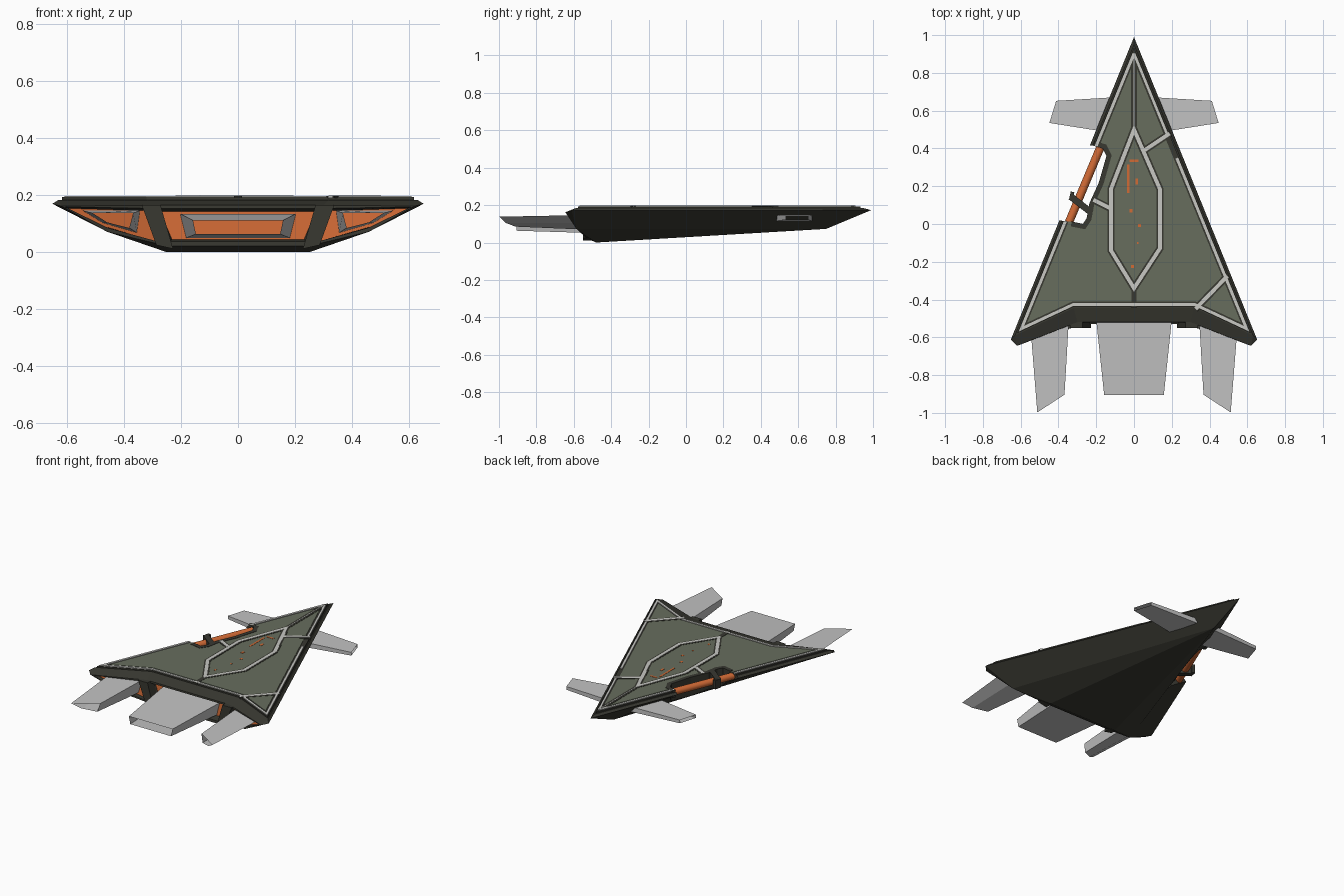
import bpy, bmesh, math
from mathutils import Vector

if "Cube" in bpy.data.objects:
    bpy.data.objects.remove(bpy.data.objects["Cube"])


def material(name, r, g, b):
    m = bpy.data.materials.new(name)
    m.diffuse_color = (r, g, b, 1)
    m.use_nodes = True
    m.node_tree.nodes["Principled BSDF"].inputs["Base Color"].default_value = m.diffuse_color
    return m


GREEN = material("olive green panel", .135, .155, .11)
DARK = material("dark hull", .040, .040, .031)
LIGHT = material("pale trim", .58, .58, .55)
ORANGE = material("glow orange", .64, .145, .036)
PLUME = material("exhaust grey", .54, .54, .54)


def finish(name, bm, *mats):
    bmesh.ops.recalc_face_normals(bm, faces=bm.faces[:])
    me = bpy.data.meshes.new(name)
    bm.to_mesh(me)
    bm.free()
    for m in mats:
        me.materials.append(m)
    ob = bpy.data.objects.new(name, me)
    bpy.context.collection.objects.link(ob)
    return ob


def loft(name, rings, mat, caps=True, close=False):
    """Join rings of equal length; optionally cap the ends or close the loop."""
    bm = bmesh.new()
    vs = [[bm.verts.new(p) for p in r] for r in rings]
    pairs = list(zip(vs, vs[1:])) + ([(vs[-1], vs[0])] if close else [])
    for a, b in pairs:
        for i in range(len(a)):
            j = (i + 1) % len(a)
            bm.faces.new((a[i], a[j], b[j], b[i]))
    if caps and not close:
        bm.faces.new(vs[0])
        bm.faces.new(vs[-1])
    return finish(name, bm, mat)


def prism(name, poly, z0, z1, mat):
    return loft(name, [[(x, y, z) for x, y in poly] for z in (z0, z1)], mat)


def offset(pts, d, closed):
    """Mitred offset to the left of the path direction."""
    pts = [Vector(p) for p in pts]
    n, out = len(pts), []
    for i, p in enumerate(pts):
        a = (p - pts[i - 1]).normalized() if closed or i > 0 else None
        b = (pts[(i + 1) % n] - p).normalized() if closed or i < n - 1 else a
        a = a or b
        na, nb = Vector((-a.y, a.x)), Vector((-b.y, b.x))
        m = (na + nb).normalized()
        out.append(p + m * (d / max(m.dot(na), .2)))
    return out


def strip(name, path, width, z0, z1, mat, closed=False):
    l, r = offset(path, width / 2, closed), offset(path, -width / 2, closed)
    rings = [[(*a, z0), (*a, z1), (*b, z1), (*b, z0)] for a, b in zip(l, r)]
    return loft(name, rings, mat, close=closed)


# Hull: faceted wedge, points given for the right half
P = dict(nd=(0, .95, .184), nose=(0, .99, .173), kf=(0, .75, .073),
         dk=(.32, -.445, .184), dt=(.63, -.59, .184),
         lk=(.30, -.52, .165), t=(.62, -.645, .162), tip=(.652, -.612, .17),
         wm=(.46, -.585, .072), wk=(.25, -.53, .022), b=(.25, -.48, 0))
bm = bmesh.new()
V = {}
for key, (x, y, z) in P.items():
    V[key, 1] = bm.verts.new((x, y, z))
    V[key, -1] = bm.verts.new((-x, y, z)) if x else V[key, 1]
engines = []
for s in (1, -1):
    for names in ("nd nose tip dt", "dt tip t", "dt t lk dk", "nose kf wm tip",
                  "tip wm t", "kf b wm", "b wk wm", "lk t wm wk"):
        f = bm.faces.new([V[n, s] for n in names.split()])
    engines.append(f)
for a, b in (("dk", "lk"), ("lk", "wk"), ("wk", "b")):
    f = bm.faces.new((V[a, 1], V[b, 1], V[b, -1], V[a, -1]))
    if a == "lk":
        engines.append(f)
bm.faces.new((V["kf", 1], V["b", -1], V["b", 1]))
bm.faces.new((V["nd", 1], V["dt", 1], V["dk", 1], V["dk", -1], V["dt", -1]))
bmesh.ops.recalc_face_normals(bm, faces=bm.faces[:])
# Engine recesses with glowing back faces
for f, rim, wall, depth in zip(engines, (.014, .014, .02), (.007, .007, .012), (-.03, -.03, -.05)):
    bmesh.ops.inset_individual(bm, faces=[f], thickness=rim, depth=0)
    bmesh.ops.inset_individual(bm, faces=[f], thickness=wall, depth=depth)
    f.material_index = 1
hull = finish("hull", bm, DARK, ORANGE)

# Deck: dark slab, green panel, pale rim line
outline = [(0, .95), (-.63, -.59), (-.32, -.445), (.32, -.445), (.63, -.59)]
slab = prism("deck_slab", offset(outline, .006, True), .18, .193, DARK)
panel = prism("green_deck", offset(outline, .034, True), .185, .196, GREEN)
rim = offset(outline, .018, True)
nose, corner = rim[0], rim[4]
rim_a = strip("rim_line_main", rim + [corner.lerp(nose, .62)], .015, .188, .198, LIGHT)
rim_b = strip("rim_line_nose", [nose, nose.lerp(corner, .30)], .013, .188, .198, LIGHT)

# Side notch cut through hull and deck on the left
notch = [(-.5, .44), (-.215, .415), (-.165, .40), (-.145, .36), (-.185, .22),
         (-.235, .11), (-.25, .03), (-.27, 0), (-.33, .012), (-.6, .04)]
cutter = prism("notch_cutter", notch, -.1, .4, DARK)
cutter.hide_render = True
cutter.hide_viewport = True
cutter.display_type = 'WIRE'
for ob in (hull, slab, panel, rim_a):
    mod = ob.modifiers.new("notch", 'BOOLEAN')
    mod.operation = 'DIFFERENCE'
    mod.solver = 'EXACT'
    mod.object = cutter
strip("notch_border", offset(notch[1:9], .012, False), .026, .15, .198, DARK)

# Coolant pipe and its clamp in the notch
a, b = Vector((-.172, .42, .168)), Vector((-.346, .005, .168))
bpy.ops.mesh.primitive_cylinder_add(vertices=16, radius=.022, depth=(b - a).length,
                                    location=(a + b) / 2)
pipe = bpy.context.object
pipe.name = "side_pipe"
pipe.rotation_euler = (b - a).to_track_quat('Z', 'Y').to_euler()
pipe.data.materials.append(ORANGE)
bpy.ops.object.shade_smooth_by_angle()
strip("pipe_clamp", [(-.335, .145), (-.225, .06)], .035, .14, .198, DARK)
strip("clamp_hook", [(-.325, .17), (-.335, .125)], .02, .14, .197, DARK)


# Panel seams: pale line on a wider dark bed
def seam(name, path, closed=False, bed=.038, line=.02):
    strip(name + "_bed", path, bed, .19, .1975, DARK, closed)
    strip(name + "_line", path, line, .19, .199, LIGHT, closed)


seam("canopy_frame", [(0, .50), (-.122, .185), (-.122, -.14), (0, -.34),
                      (.137, -.13), (.137, .185)], True)
seam("seam_front_right", [(.055, .39), (.19, .48)])
seam("seam_left", [(-.13, .085), (-.215, .128)])
seam("seam_rear_right", [(.325, -.45), (.495, -.275)])
seam("seam_nose", [(0, .90), (0, .515)], bed=.03, line=.005)
strip("seam_tail", [(0, -.35), (0, -.445)], .028, .19, .1975, DARK)

# Small orange markings on the canopy
for i, (x, y, w, h) in enumerate([(-.03, .24, .012, .15), (0, .335, .05, .012), (.015, .225, .014, .03),
                                  (-.015, .07, .016, .02), (.03, -.008, .016, .016),
                                  (.02, -.10, .01, .01), (-.008, -.225, .014, .014)]):
    strip(f"canopy_mark_{i}", [(x, y - h / 2), (x, y + h / 2)], w, .192, .1975, ORANGE)

# Rear engine glow plumes: open tapered tubes
tube = lambda name, a, b: loft(name, [a, b], PLUME, caps=False)
tube("centre_plume",
     [(x, -.48, z) for x, z in ((-.203, .135), (.203, .135), (.182, .05), (-.182, .05))],
     [(x, -.905, z) for x, z in ((-.158, .112), (.158, .112), (.148, .063), (-.148, .063))])
for s, side in ((1, "right"), (-1, "left")):
    tube(side + "_plume",
         [(s * x, -.51 - (x - .35) * .38, z)
          for x, z in ((.345, .146), (.545, .146), (.475, .103), (.355, .068))],
         [(s * x, -.905 - (x - .37) * .65, z)
          for x, z in ((.368, .138), (.512, .138), (.46, .105), (.382, .085))])
    # Steering plumes near the nose
    tube(side + "_nose_plume",
         [(s * x, y, z) for x, y, z in ((.07, .673, .147), (.12, .483, .147),
                                        (.12, .483, .115), (.07, .673, .115))],
         [(s * x, y, z) for x, y, z in ((.412, .652, .143), (.448, .535, .143),
                                        (.448, .535, .122), (.412, .652, .122))])
    # Ribs between the engines
    section = ((.272, .165), (.338, .165), (.287, .025), (.228, .012))
    loft(side + "_engine_rib", [[(s * x, y, z) for x, z in section] for y in (-.55, -.49)], DARK)
